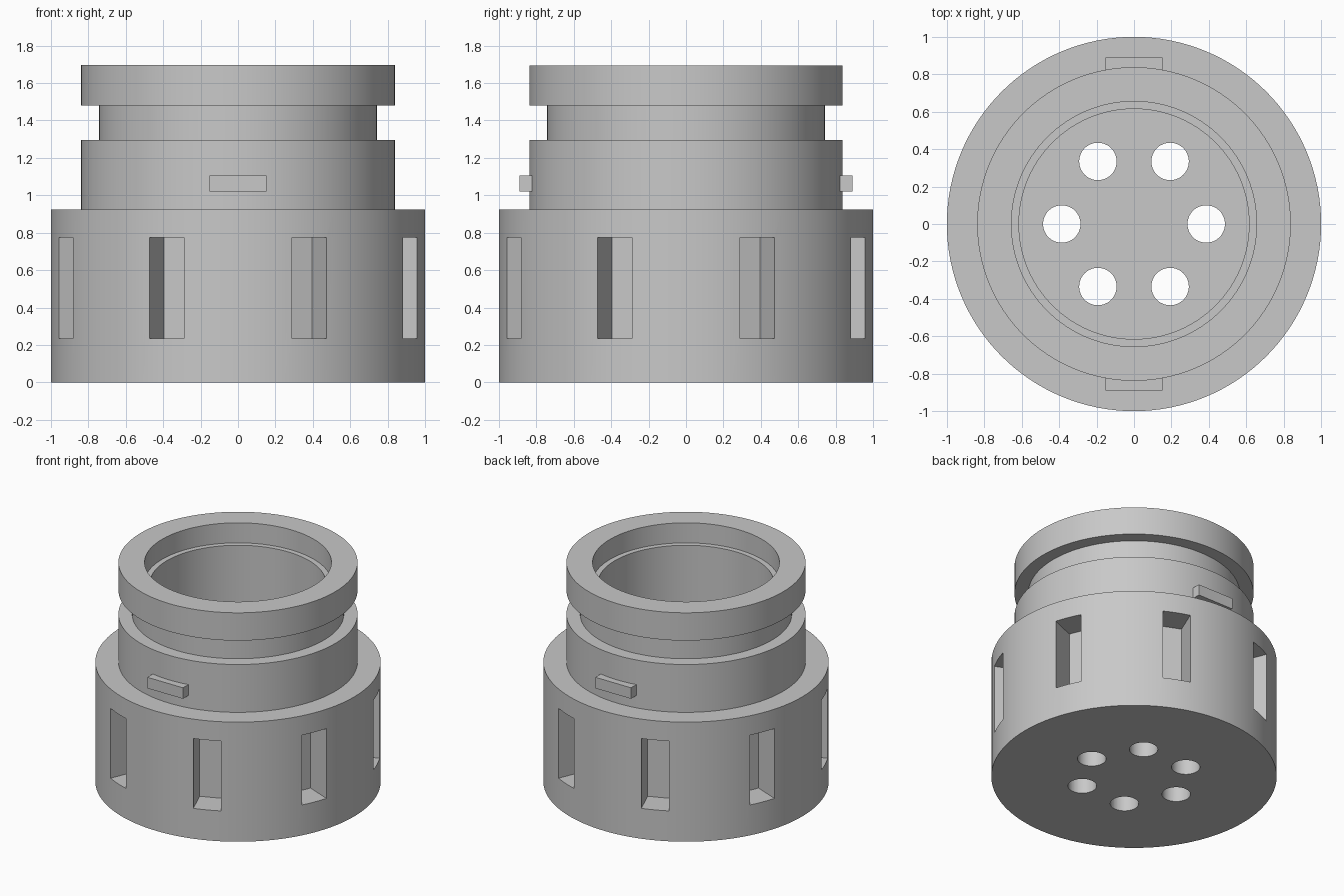
import bpy
import bmesh
from math import radians, cos, sin
from mathutils import Matrix, Vector

if "Cube" in bpy.data.objects:
    bpy.data.objects.remove(bpy.data.objects["Cube"], do_unlink=True)

SEGMENTS = 128

grey = bpy.data.materials.new("plain_grey")
grey.use_nodes = True
colour = (0.58, 0.58, 0.58, 1)
grey.diffuse_color = colour
grey.node_tree.nodes["Principled BSDF"].inputs["Base Color"].default_value = colour


def make_object(name, bm):
    bmesh.ops.recalc_face_normals(bm, faces=bm.faces)
    mesh = bpy.data.meshes.new(name)
    bm.to_mesh(mesh)
    bm.free()
    obj = bpy.data.objects.new(name, mesh)
    bpy.context.collection.objects.link(obj)
    mesh.materials.append(grey)
    return obj


def add_box(bm, centre, size, turn=0):
    matrix = (Matrix.Rotation(turn, 4, "Z") @ Matrix.Translation(centre)
              @ Matrix.Diagonal((*size, 1)))
    bmesh.ops.create_cube(bm, size=1, matrix=matrix)


# Turned body: outside from the base up, then down the stepped bore to its floor
profile = [(0, 0), (1, 0), (1, 0.925), (0.838, 0.925), (0.838, 1.295),
           (0.742, 1.295), (0.742, 1.48), (0.838, 1.48), (0.838, 1.695),
           (0.655, 1.695), (0.655, 1.54), (0.615, 1.54), (0.615, 0.155), (0, 0.155)]
bm = bmesh.new()
verts = [bm.verts.new((r, 0, z)) for r, z in profile]
edges = [bm.edges.new(pair) for pair in zip(verts, verts[1:])]
bmesh.ops.spin(bm, geom=verts + edges, cent=(0, 0, 0), axis=(0, 0, 1),
               angle=radians(360), steps=SEGMENTS, use_merge=True)
bmesh.ops.remove_doubles(bm, verts=bm.verts, dist=0.0001)
body = make_object("body", bm)

# Eight grip slots around the base
bm = bmesh.new()
for i in range(8):
    add_box(bm, (0.99, 0, 0.505), (0.4, 0.2, 0.54), radians(22.5 + 45 * i))
slot_cutter = make_object("slot_cutter", bm)

# Six drain holes through the floor
bm = bmesh.new()
for i in range(6):
    a = radians(60 * i)
    spot = Vector((cos(a), sin(a), 0)) * 0.386
    bmesh.ops.create_cone(bm, cap_ends=True, segments=48, radius1=0.1, radius2=0.1,
                          depth=0.8, matrix=Matrix.Translation(spot))
hole_cutter = make_object("hole_cutter", bm)

for cutter in (slot_cutter, hole_cutter):
    cut = body.modifiers.new(cutter.name, "BOOLEAN")
    cut.operation = "DIFFERENCE"
    cut.solver = "EXACT"
    cut.object = cutter
    bpy.context.view_layer.objects.active = body
    bpy.ops.object.modifier_apply(modifier=cut.name)
    bpy.data.objects.remove(cutter, do_unlink=True)

bpy.ops.object.select_all(action="DESELECT")
body.select_set(True)
bpy.context.view_layer.objects.active = body
bpy.ops.object.shade_smooth_by_angle(angle=radians(30))

# Locking tabs on the front and back of the neck
for name, side in (("front_tab", -1), ("back_tab", 1)):
    bm = bmesh.new()
    add_box(bm, (0, side * 0.85, 1.0625), (0.305, 0.08, 0.085))
    make_object(name, bm)
